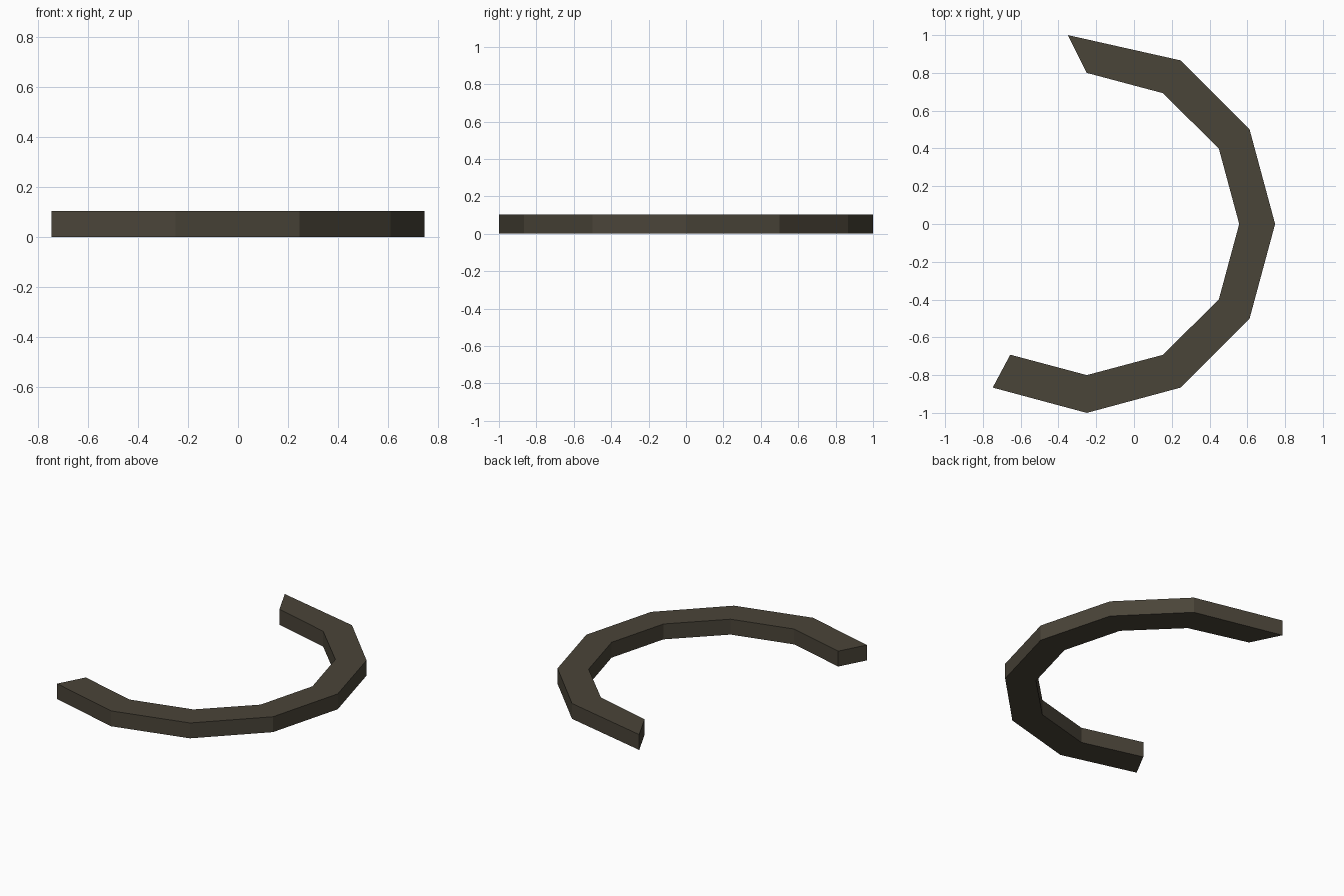
import bpy, bmesh

if "Cube" in bpy.data.objects:
    bpy.data.objects.remove(bpy.data.objects["Cube"])

HEIGHT = 0.104

# Open ring plan: outer edge and inner edge, both running from the back tip to the front tip
outer = [(-0.35, 1.0), (0.247, 0.866), (0.612, 0.5), (0.747, 0.0),
         (0.612, -0.5), (0.247, -0.866), (-0.25, -1.0), (-0.748, -0.866)]
inner = [(-0.25, 0.8), (0.152, 0.693), (0.449, 0.4), (0.557, 0.0),
         (0.449, -0.4), (0.152, -0.693), (-0.25, -0.8), (-0.655, -0.692)]

mat = bpy.data.materials.new("dark olive brown")
mat.diffuse_color = (0.068, 0.058, 0.040, 1.0)
mat.use_nodes = True
mat.node_tree.nodes["Principled BSDF"].inputs["Base Color"].default_value = mat.diffuse_color

# Flat strip of quads, extruded upward into a solid bar
bm = bmesh.new()
ov = [bm.verts.new((x, y, 0)) for x, y in outer]
iv = [bm.verts.new((x, y, 0)) for x, y in inner]
faces = [bm.faces.new((ov[i], ov[i + 1], iv[i + 1], iv[i])) for i in range(len(ov) - 1)]
top = bmesh.ops.extrude_face_region(bm, geom=faces, use_keep_orig=True)["geom"]
bmesh.ops.translate(bm, vec=(0, 0, HEIGHT),
                    verts=[g for g in top if isinstance(g, bmesh.types.BMVert)])
bmesh.ops.recalc_face_normals(bm, faces=bm.faces)

mesh = bpy.data.meshes.new("open_ring")
bm.to_mesh(mesh)
bm.free()
mesh.materials.append(mat)
ring = bpy.data.objects.new("open_ring", mesh)
bpy.context.collection.objects.link(ring)
